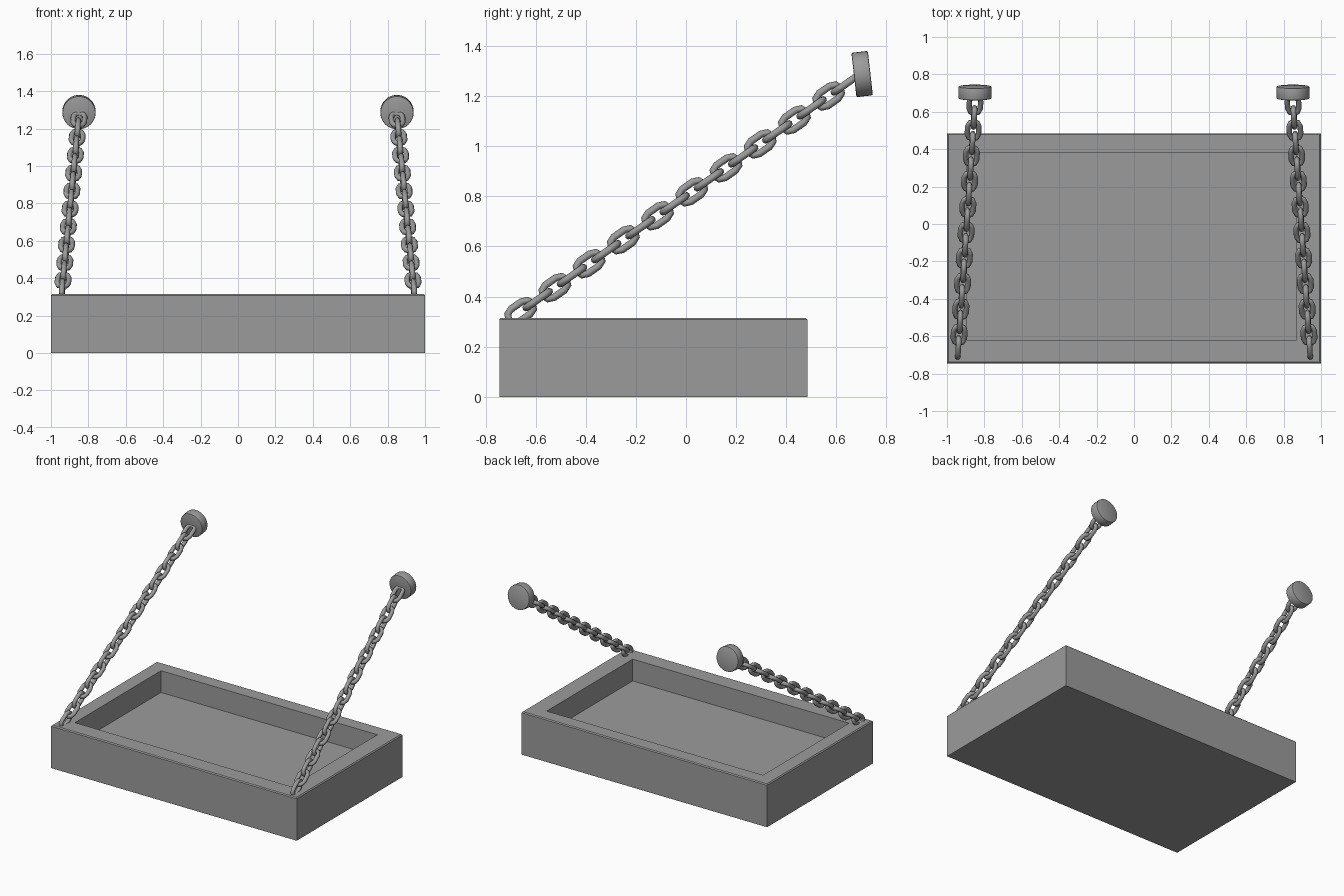
import bpy, bmesh
from math import cos, sin, pi, radians
from mathutils import Matrix, Vector

cube = bpy.data.objects.get("Cube")
if cube:
    bpy.data.objects.remove(cube, do_unlink=True)

grey = bpy.data.materials.new("plain grey")
grey.use_nodes = True
colour = (0.33, 0.33, 0.33, 1)
grey.diffuse_color = colour
grey.node_tree.nodes["Principled BSDF"].inputs["Base Color"].default_value = colour


def add_object(name, bm, smooth_angle=None):
    bmesh.ops.recalc_face_normals(bm, faces=bm.faces)
    mesh = bpy.data.meshes.new(name)
    bm.to_mesh(mesh)
    bm.free()
    mesh.materials.append(grey)
    obj = bpy.data.objects.new(name, mesh)
    bpy.context.collection.objects.link(obj)
    if smooth_angle:
        bpy.ops.object.select_all(action='DESELECT')
        obj.select_set(True)
        bpy.context.view_layer.objects.active = obj
        bpy.ops.object.shade_smooth_by_angle(angle=radians(smooth_angle))
    return obj


# Tray: nested rectangular outlines joined from the base up, over the rim and down
def build_tray():
    x0, x1, y0, y1 = -1, 1, -0.745, 0.485
    height, floor, b = 0.315, 0.155, 0.007
    outlines = [
        (x0, x1, y0, y1, 0),
        (x0, x1, y0, y1, height - b),
        (x0 + b, x1 - b, y0 + b, y1 - b, height),
        (-0.893, 0.868, -0.62, 0.38, height),
        (-0.893, 0.868, -0.62, 0.38, floor),
    ]
    bm = bmesh.new()
    loops = [[bm.verts.new(p) for p in ((l, f, z), (r, f, z), (r, k, z), (l, k, z))]
             for l, r, f, k, z in outlines]
    for low, high in zip(loops, loops[1:]):
        for i in range(4):
            j = (i + 1) % 4
            bm.faces.new((low[i], low[j], high[j], high[i]))
    bm.faces.new(loops[0])
    bm.faces.new(loops[-1])
    add_object("tray", bm)


# One chain link: a round wire swept around a stadium outline
def add_link(bm, matrix, straight=0.027, radius=0.03, wire=0.0145, arc=4, sides=8):
    rings = []
    for end in (1, -1):
        for i in range(arc + 1):
            a = -pi / 2 + pi * i / arc + (0 if end == 1 else pi)
            out = Vector((cos(a), sin(a), 0))
            centre = Vector((end * straight, 0, 0)) + out * radius
            rings.append([bm.verts.new(matrix @ (
                centre + out * wire * cos(t) + Vector((0, 0, wire * sin(t)))))
                for t in (2 * pi * s / sides for s in range(sides))])
    for i, ring in enumerate(rings):
        following = rings[(i + 1) % len(rings)]
        for s in range(sides):
            n = (s + 1) % sides
            bm.faces.new((ring[s], ring[n], following[n], following[s]))


# Chain: links turned a quarter each time along a straight line
def build_chain(name, side):
    start = Vector((side * 0.94, -0.66, 0.34))
    step = Vector((side * -0.0047, 0.0683, 0.0478))
    along = step.normalized()
    across = (Vector((1, 0, 0)) - along * along.x).normalized()
    up = across.cross(along)
    bm = bmesh.new()
    for k in range(20):
        width, normal = (up, across) if k % 2 == 0 else (across, up)
        turn = Matrix((along, width, normal)).transposed().to_4x4()
        add_link(bm, Matrix.Translation(start + step * k) @ turn)
    add_object(name, bm, 50)


# Wall mount: a thick disc with softened rims, tipped towards the chain
def build_mount(name, side):
    bm = bmesh.new()
    bmesh.ops.create_cone(bm, cap_ends=True, segments=32,
                          radius1=0.089, radius2=0.089, depth=0.066)
    rims = [e for e in bm.edges if abs(e.verts[0].co.z - e.verts[1].co.z) < 0.001]
    bmesh.ops.bevel(bm, geom=rims, offset=0.006, segments=2, profile=0.5, affect='EDGES')
    obj = add_object(name, bm, 30)
    obj.location = (side * 0.85, 0.703, 1.288)
    obj.rotation_euler = (radians(96.5), 0, 0)


build_tray()
for label, side in (("left", 1), ("right", -1)):
    build_chain(label + "_chain", side)
    build_mount(label + "_wall_mount", side)
